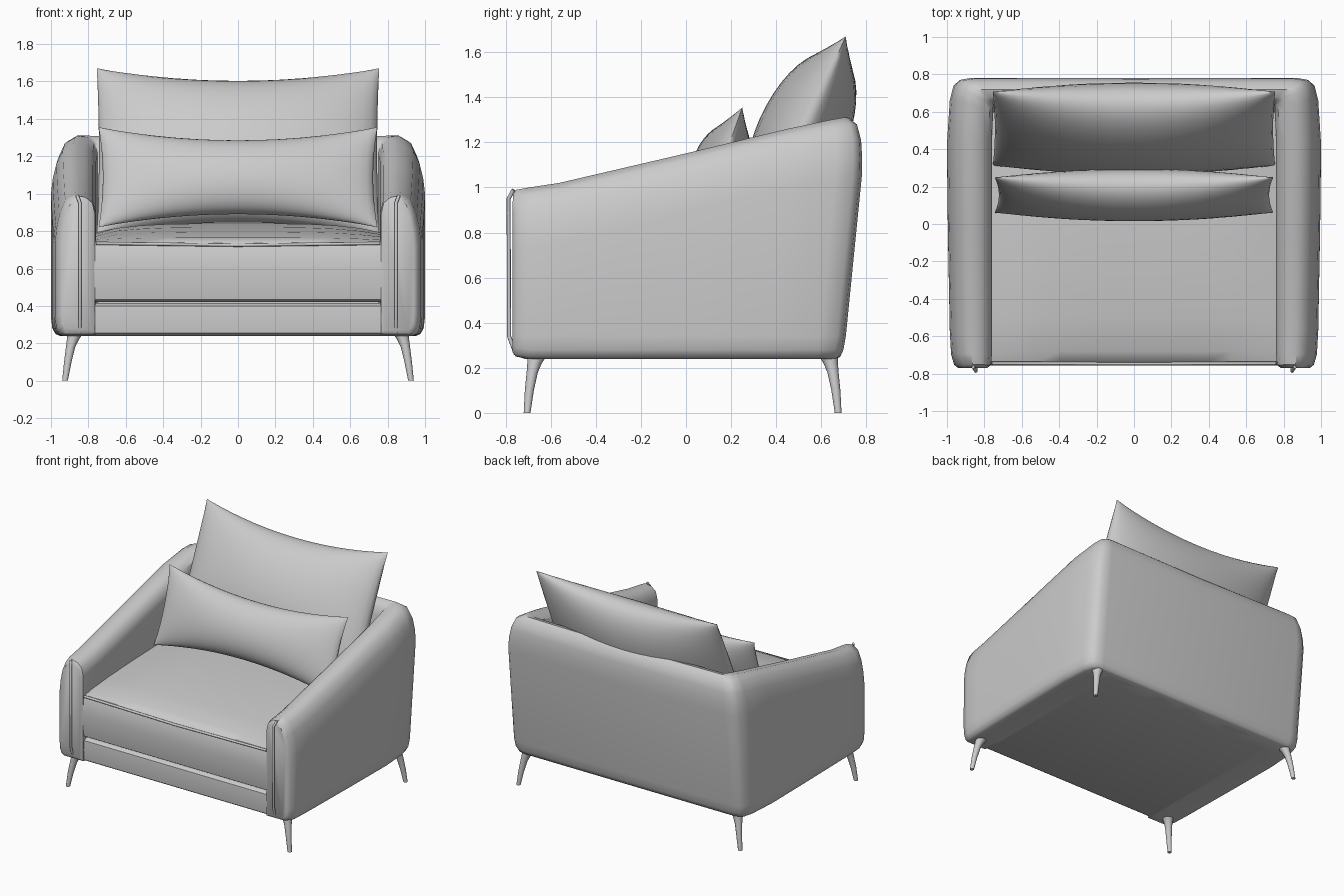
import bpy, bmesh, math
from mathutils import Vector, Matrix

cube = bpy.data.objects.get("Cube")
if cube:
    bpy.data.objects.remove(cube, do_unlink=True)

# One plain fabric grey
grey = bpy.data.materials.new("soft_grey")
grey.use_nodes = True
grey.diffuse_color = (0.6, 0.6, 0.6, 1)
grey.node_tree.nodes["Principled BSDF"].inputs["Base Color"].default_value = (0.6, 0.6, 0.6, 1)


def finish(name, bm, angle=40):
    """Turn a bmesh into a smooth shaded object."""
    bmesh.ops.remove_doubles(bm, verts=bm.verts, dist=0.0005)
    bmesh.ops.recalc_face_normals(bm, faces=bm.faces)
    mesh = bpy.data.meshes.new(name)
    bm.to_mesh(mesh)
    bm.free()
    mesh.materials.append(grey)
    mesh.shade_smooth()
    mesh.set_sharp_from_angle(angle=math.radians(angle))
    obj = bpy.data.objects.new(name, mesh)
    bpy.context.collection.objects.link(obj)
    return obj


def loft(name, rings, angle=40):
    """Skin closed rings of points and cap both ends."""
    bm = bmesh.new()
    rows = [[bm.verts.new(p) for p in ring] for ring in rings]
    n = len(rows[0])
    for a, b in zip(rows, rows[1:]):
        for i in range(n):
            j = (i + 1) % n
            bm.faces.new((a[i], a[j], b[j], b[i]))
    bm.faces.new(rows[0])
    bm.faces.new(rows[-1])
    return finish(name, bm, angle)


def piping(name, points, radius):
    """Thin round cord along a path."""
    curve = bpy.data.curves.new(name, "CURVE")
    curve.dimensions = "3D"
    curve.bevel_depth = radius
    curve.bevel_resolution = 2
    curve.use_fill_caps = True
    spline = curve.splines.new("POLY")
    spline.points.add(len(points) - 1)
    for sp, p in zip(spline.points, points):
        sp.co = (*p, 1)
    curve.materials.append(grey)
    obj = bpy.data.objects.new(name, curve)
    bpy.context.collection.objects.link(obj)


# Wrap-around shell of arms and back
FLOOR = 0.24
SECTION_TOP = [(0, -.26), (.04, -.18), (.12, -.1), (.26, -.03), (.5, 0),
               (.75, -.01), (.93, -.04), (1, -.1)]
SECTION_LOW = [(1, 0), (.2, 0), (.1, .01), (.03, .04), (0, .1)]
# outer x, outer y, inner x, inner y, top height, lift of the underside
STATIONS = [(.94, -.768, .785, -.768, .97, .03), (.962, -.75, .765, -.752, .99, .01),
            (.978, -.69, .76, -.7, 1.0, 0), (.985, -.56, .76, -.56, 1.02, 0),
            (.995, 0, .76, 0, 1.15, 0), (1, .45, .76, .45, 1.26, 0),
            (.985, .68, .755, .6, 1.3, 0), (.965, .76, .755, .63, 1.31, 0),
            (.93, .79, .75, .64, 1.31, 0), (.87, .8, .74, .64, 1.31, 0),
            (0, .8, 0, .64, 1.3, 0)]


def shell_ring(station, side):
    ox, oy, ix, iy, top, lift = station
    heights = [(u, top + d) for u, d in SECTION_TOP]
    heights += [(u, FLOOR + lift + d) for u, d in SECTION_LOW]
    ring = []
    for u, z in heights:
        x, y = ox + (ix - ox) * u, oy + (iy - oy) * u
        # the back leans outward towards the top
        y -= 0.1 * max(0, 1.25 - z) * (y + 0.8) / 1.6
        ring.append((side * x, y, z))
    return ring


loft("arm_and_back_shell", [shell_ring(s, 1) for s in STATIONS]
     + [shell_ring(s, -1) for s in reversed(STATIONS[:-1])])

# Seams down the front of the arms
for side, label in ((1, "left"), (-1, "right")):
    piping(label + "_arm_seam",
           [(side * x, y, z) for x, y, z in
            ((.845, -.755, .26), (.845, -.785, .34), (.845, -.787, .95), (.86, -.765, .99))], 0.009)


def swept_profile(name, profile, half, crown):
    """Carry a side profile across x, its top dropping toward the ends."""
    rings = []
    steps = 12
    for k in range(steps + 1):
        t = 2 * k / steps - 1
        rings.append([(half * t, y, z - crown * t ** 4 * max(0, z - .74) / .1)
                      for y, z in profile])
    return loft(name, rings)


# Base rail and platform under the seat
swept_profile("seat_base", [(.64, FLOOR), (-.72, FLOOR), (-.742, .255), (-.748, .33),
                            (-.742, .4), (-.72, .415), (.64, .415)], .78, 0)

# Seat cushion with a crowned top
swept_profile("seat_cushion", [(.62, .42), (-.72, .42), (-.745, .435), (-.755, .5),
                               (-.757, .6), (-.75, .71), (-.735, .74), (-.68, .765),
                               (-.5, .795), (-.25, .82), (.1, .84), (.62, .84)], .78, .05)
piping("seat_cushion_seam", [(-.76, -.745, .735), (0, -.747, .725), (.76, -.745, .735)], .009)


def pillow(name, centre, half_w, half_h, thick, tilt, pinch_w, pinch_h):
    """Knife-edge pillow with pulled-out corners, leaning back."""
    bm = bmesh.new()
    n = 20
    place = Matrix.Translation(centre) @ Matrix.Rotation(-math.radians(tilt), 4, "X")
    for face in (-1, 1):
        grid = []
        for i in range(n + 1):
            a = math.sin(math.pi / 2 * (2 * i / n - 1))
            row = []
            for j in range(n + 1):
                b = math.sin(math.pi / 2 * (2 * j / n - 1))
                x = half_w * a * (1 - pinch_w * (1 - b * b))
                z = half_h * b * (1 - pinch_h * (1 - a * a))
                puff = max(0, 1 - a * a) ** .55 * max(0, 1 - b * b) ** .5
                row.append(bm.verts.new(place @ Vector((x, face * thick * puff, z))))
            grid.append(row)
        for i in range(n):
            for j in range(n):
                bm.faces.new((grid[i][j], grid[i + 1][j], grid[i + 1][j + 1], grid[i][j + 1]))
    finish(name, bm, 60)


pillow("back_pillow", (0, .51, 1.225), .755, .488, .2, 24, .015, .17)
pillow("lumbar_pillow", (0, .155, 1.088), .745, .284, .13, 19.5, .03, .28)

# Splayed tapering legs
LEG = [(.925, .705, 0, .015), (.91, .695, .1, .02), (.895, .682, .18, .025),
       (.883, .672, .22, .032), (.872, .662, .25, .042)]
for side, label in ((1, "left"), (-1, "right")):
    for end, place, shift in ((-1, "front", 0), (1, "back", -.03)):
        rings = []
        for x, y, z, r in LEG:
            rings.append([(side * x + r * math.cos(k * math.pi / 6),
                           end * (y + shift) + r * math.sin(k * math.pi / 6), z)
                          for k in range(12)])
        loft(place + "_" + label + "_leg", rings)
